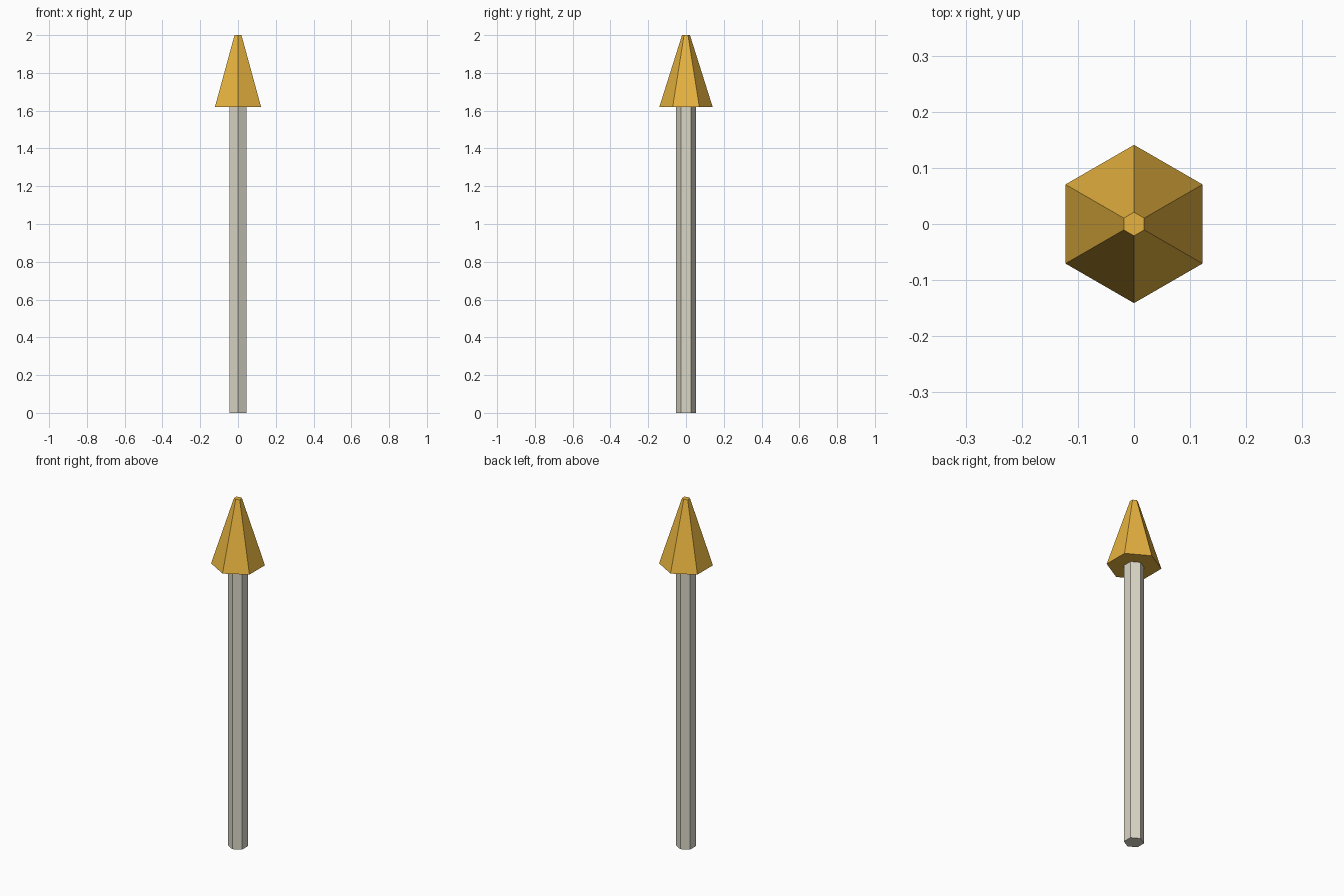
import bpy, bmesh
from math import sin, cos, pi

if "Cube" in bpy.data.objects:
    bpy.data.objects.remove(bpy.data.objects["Cube"])

SIDES = 6


def make_material(name, color):
    mat = bpy.data.materials.new(name)
    mat.diffuse_color = color
    mat.use_nodes = True
    mat.node_tree.nodes["Principled BSDF"].inputs["Base Color"].default_value = mat.diffuse_color
    return mat


def hex_frustum(name, z0, r0, z1, r1, mat):
    """Capped six-sided frustum with corners on the +y and -y axes."""
    bm = bmesh.new()
    rings = []
    for z, r in ((z0, r0), (z1, r1)):
        angles = [pi / 2 + 2 * pi * i / SIDES for i in range(SIDES)]
        rings.append([bm.verts.new((r * cos(a), r * sin(a), z)) for a in angles])
    low, high = rings
    bm.faces.new(low[::-1])
    bm.faces.new(high)
    for i in range(SIDES):
        j = (i + 1) % SIDES
        bm.faces.new((low[i], low[j], high[j], high[i]))
    mesh = bpy.data.meshes.new(name)
    bm.to_mesh(mesh)
    bm.free()
    mesh.materials.append(mat)
    obj = bpy.data.objects.new(name, mesh)
    bpy.context.collection.objects.link(obj)
    return obj


ivory = make_material("ivory", (0.70, 0.67, 0.56, 1))
gold = make_material("gold", (0.80, 0.45, 0.05, 1))

# Straight shaft
hex_frustum("shaft", 0.0, 0.052, 1.62, 0.052, ivory)
# Tapered pointed head with a small flat tip
hex_frustum("pointed_head", 1.62, 0.141, 2.0, 0.021, gold)
